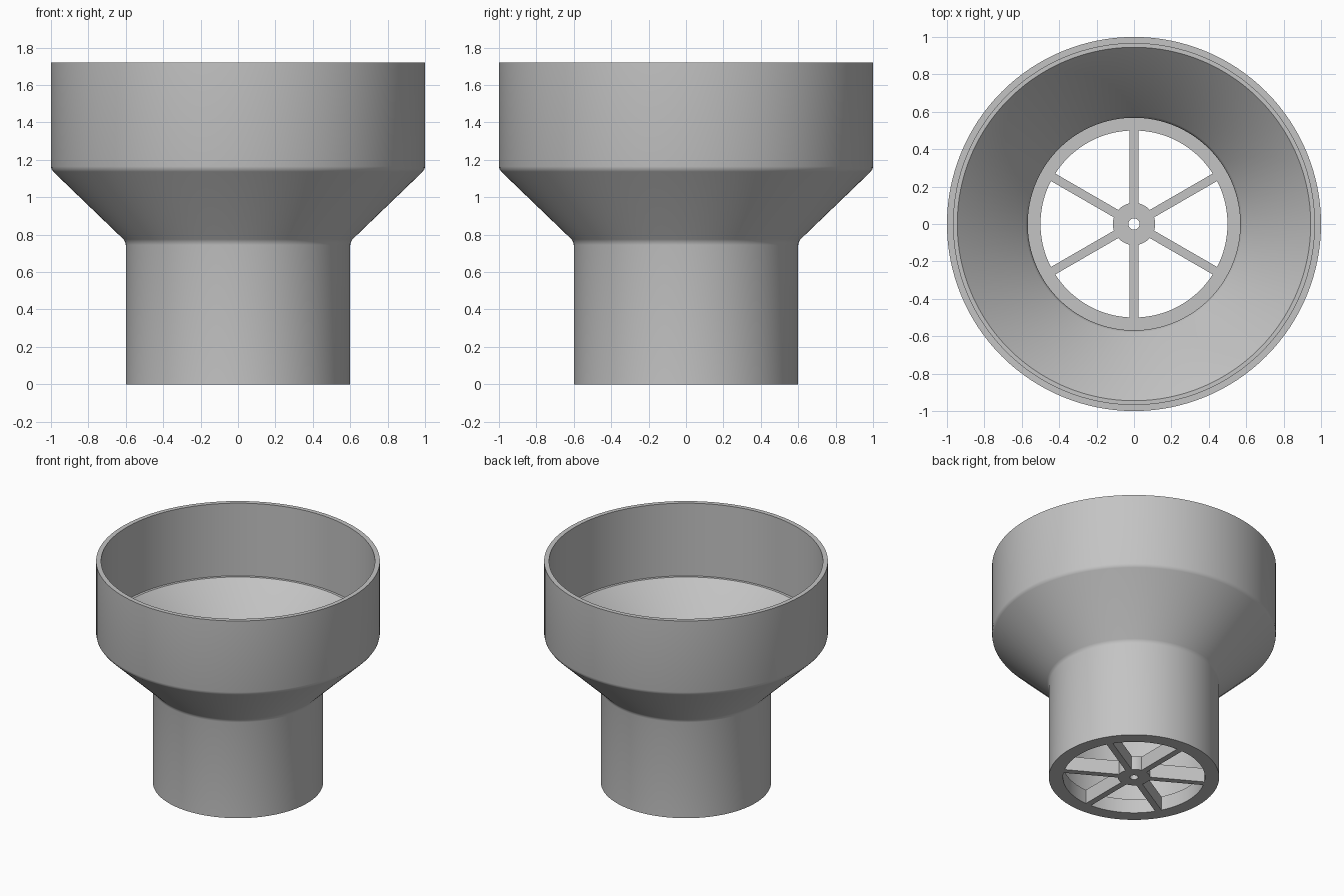
import bpy, bmesh, math
from mathutils import Matrix

SEGMENTS = 128
FLOOR = 0.11   # height of the grille and inner ledge

cube = bpy.data.objects.get("Cube")
if cube:
    bpy.data.objects.remove(cube, do_unlink=True)

grey = bpy.data.materials.new("light_grey")
colour = (0.55, 0.55, 0.55, 1)
grey.diffuse_color = colour
grey.use_nodes = True
grey.node_tree.nodes["Principled BSDF"].inputs["Base Color"].default_value = colour


def make_object(name, bm):
    bmesh.ops.recalc_face_normals(bm, faces=bm.faces)
    mesh = bpy.data.meshes.new(name)
    bm.to_mesh(mesh)
    bm.free()
    mesh.materials.append(grey)
    obj = bpy.data.objects.new(name, mesh)
    bpy.context.collection.objects.link(obj)
    bpy.ops.object.select_all(action='DESELECT')
    obj.select_set(True)
    bpy.context.view_layer.objects.active = obj
    bpy.ops.object.shade_smooth_by_angle(angle=math.radians(30))
    return obj


def lathe(name, profile):
    """Revolve a closed (radius, height) profile around z."""
    bm = bmesh.new()
    verts = [bm.verts.new((r, 0, z)) for r, z in profile]
    edges = [bm.edges.new((a, b)) for a, b in zip(verts, verts[1:] + verts[:1])]
    bmesh.ops.spin(bm, geom=verts + edges, cent=(0, 0, 0), axis=(0, 0, 1),
                   angle=math.tau, steps=SEGMENTS, use_merge=True)
    bmesh.ops.remove_doubles(bm, verts=bm.verts, dist=1e-5)
    return make_object(name, bm)


# Stepped funnel: outer wall upwards, then inner wall downwards
outer = [(0.5, 0), (0.6, 0), (0.6, 0.745), (0.603, 0.76), (0.612, 0.775),
         (0.988, 1.137), (0.997, 1.15), (1, 1.165), (1, 1.72)]
inner = [(0.965, 1.72), (0.965, 1.155), (0.945, 1.155), (0.58, 0.795),
         (0.572, 0.782), (0.568, 0.765), (0.568, FLOOR), (0.5, FLOOR)]
lathe("funnel_body", outer + inner)

# Grille hub with its centre hole
lathe("grille_hub", [(0.03, 0), (0.113, 0), (0.113, FLOOR), (0.03, FLOOR)])

# Six spokes between hub and ledge
for i in range(6):
    bm = bmesh.new()
    bmesh.ops.create_cube(bm, size=1)
    bm.transform(Matrix.Rotation(math.radians(30 + 60 * i), 4, 'Z')
                 @ Matrix.Translation((0.305, 0, FLOOR / 2))
                 @ Matrix.Diagonal((0.39, 0.046, FLOOR, 1)))
    make_object(f"grille_spoke_{i + 1}", bm)
